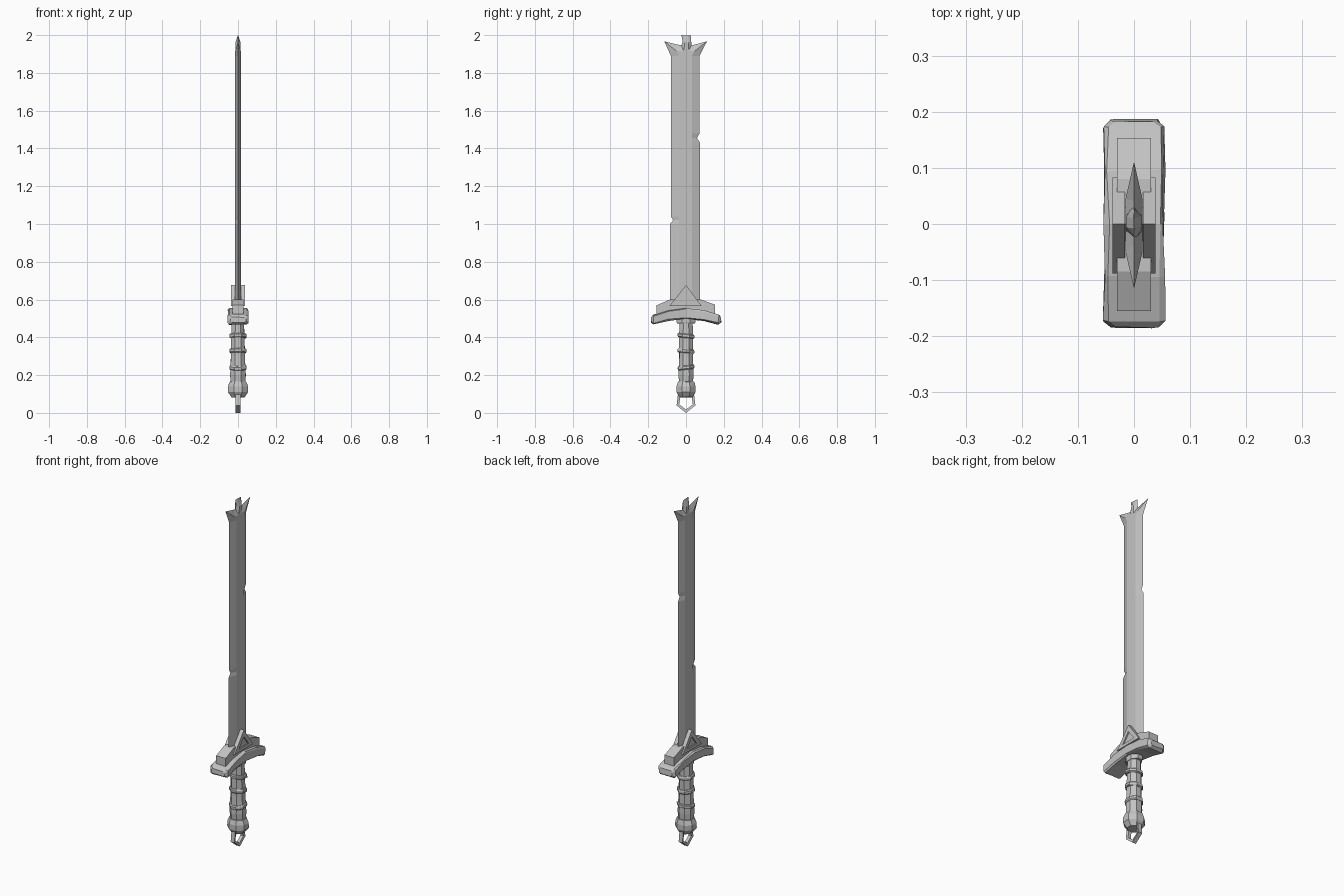
import bpy, bmesh, math, random
from mathutils import Vector

random.seed(4)
cube = bpy.data.objects.get("Cube")
if cube:
    bpy.data.objects.remove(cube, do_unlink=True)

steel = bpy.data.materials.new("plain_grey")
steel.use_nodes = True
GREY = (0.55, 0.55, 0.55, 1)
steel.diffuse_color = GREY
steel.node_tree.nodes["Principled BSDF"].inputs["Base Color"].default_value = GREY


def loft(name, rings, closed=False, rough=0.0):
    """Skin a list of equal-length point rings; closed joins the last to the first."""
    bm = bmesh.new()
    rows = []
    for ring in rings:
        rows.append([bm.verts.new(Vector(p) + Vector(
            [random.uniform(-rough, rough) for _ in range(3)])) for p in ring])
    n = len(rows[0])
    pairs = list(zip(rows, rows[1:])) + ([(rows[-1], rows[0])] if closed else [])
    for a, b in pairs:
        for i in range(n):
            j = (i + 1) % n
            bm.faces.new((a[i], a[j], b[j], b[i]))
    if not closed:
        bm.faces.new(rows[0])
        bm.faces.new(rows[-1])
    bmesh.ops.remove_doubles(bm, verts=bm.verts, dist=0.0005)
    bmesh.ops.recalc_face_normals(bm, faces=bm.faces)
    mesh = bpy.data.meshes.new(name)
    bm.to_mesh(mesh)
    bm.free()
    mesh.materials.append(steel)
    ob = bpy.data.objects.new(name, mesh)
    bpy.context.collection.objects.link(ob)
    return ob


def slab(name, outline, x0, x1):
    """Extrude a (y, z) outline along x."""
    return loft(name, [[(x, y, z) for y, z in outline] for x in (x0, x1)])


def frame(name, outer, inner, x0, x1, inset=0.0):
    """Closed band between two (y, z) outlines."""
    return loft(name, [[(x0, *o), (x0 + inset, *i), (x1 - inset, *i), (x1, *o)]
                       for o, i in zip(outer, inner)], closed=True)


def turned(name, profile, sides=8, rough=0.0, tilt=0.0):
    """Faceted post around z from (half x, half y, z) stations."""
    rings = []
    for rx, ry, z in profile:
        ring = []
        for k in range(sides):
            a = math.tau * (k + 0.5) / sides
            c = 1 / math.cos(math.pi / sides)
            y = ry * c * math.sin(a)
            ring.append((rx * c * math.cos(a), y, z + tilt * y))
        rings.append(ring)
    return loft(name, rings, rough=rough)


# Blade: flat middle, bevelled edges, one nick on each edge, flared tip
def blade_row(left, ridge_l, ridge_r, right, t):
    return [(0, *left), (t, *ridge_l), (t, *ridge_r),
            (0, *right), (-t, *ridge_r), (-t, *ridge_l)]


T = 0.015
rows = []
for z, left, right in ((0.56, -0.085, 0.075), (1.0, -0.085, 0.074),
                       (1.02, -0.068, 0.074), (1.04, -0.08, 0.074),
                       (1.43, -0.08, 0.074), (1.455, -0.08, 0.058),
                       (1.48, -0.08, 0.072), (1.89, -0.08, 0.072)):
    rows.append(blade_row((left, z), (-0.037, z), (0.031, z), (right, z), T))
tip_l, tip_r = (-0.115, 1.967), (0.111, 1.967)
rows.append(blade_row(tip_l, (-0.05, 1.915), (0.045, 1.915), tip_r, T))
rows.append(blade_row(tip_l, (-0.037, 1.948), (0.04, 1.948), tip_r, 0))
loft("blade", rows)

# Broken spike in the middle of the tip
loft("tip_spike", [
    blade_row((-0.035, 1.91), (-0.015, 1.9), (0.015, 1.9), (0.035, 1.91), 0.014),
    blade_row((-0.018, 1.965), (-0.006, 1.96), (0.014, 1.96), (0.027, 1.97), 0.014),
    blade_row((-0.024, 2.0), (-0.008, 1.999), (0.01, 1.998), (0.027, 1.997), 0.001)])

# Curved crossguard with chipped ends
rings = []
for y, w, low, high, cut in ((-0.185, 0.042, 0.478, 0.508, 0.01),
                             (-0.172, 0.055, 0.468, 0.518, 0.008),
                             (-0.095, 0.054, 0.488, 0.542, 0.007),
                             (0, 0.052, 0.498, 0.555, 0.007),
                             (0.095, 0.054, 0.488, 0.542, 0.007),
                             (0.172, 0.055, 0.468, 0.518, 0.008),
                             (0.185, 0.042, 0.478, 0.508, 0.01)):
    corner = [(w, low + cut), (w, high - cut), (w - cut, high)]
    half = [(w - cut, low)] + corner
    rings.append([(x, y, z) for x, z in half] + [(-x, y, z) for x, z in reversed(half)])
loft("crossguard", rings, rough=0.0025)

# Stepped block on top of the crossguard
slab("guard_block", [(-0.155, 0.51), (-0.155, 0.57), (-0.085, 0.6),
                     (0.08, 0.6), (0.153, 0.573), (0.153, 0.51)], -0.03, 0.03)

# Triangular ornament on each face of the blade
outer = [(-0.088, 0.565), (0, 0.677), (0.083, 0.565)]
inner = [(-0.045, 0.582), (0, 0.638), (0.043, 0.582)]
for side, s in (("left", 1), ("right", -1)):
    frame(side + "_triangle_frame", outer, inner, s * 0.016, s * 0.038)
    slab(side + "_triangle_panel", inner, s * 0.012, s * 0.031)

# Grip with collar and binding bands
turned("grip", [(0.038, 0.036, 0.15), (0.041, 0.04, 0.2), (0.037, 0.036, 0.3),
                (0.035, 0.037, 0.4), (0.031, 0.034, 0.5)], rough=0.001)
turned("grip_collar", [(0.034, 0.046, 0.472), (0.036, 0.05, 0.48),
                       (0.036, 0.05, 0.505)])
for i, (z, tilt) in enumerate(((0.24, 0.12), (0.328, -0.08), (0.408, -0.1))):
    turned(f"grip_band_{i + 1}", [(0.041, 0.04, z - 0.011), (0.045, 0.044, z - 0.006),
                                  (0.045, 0.044, z + 0.006), (0.041, 0.04, z + 0.011)],
           rough=0.001, tilt=tilt)

# Pommel
turned("pommel", [(0.034, 0.034, 0.083), (0.054, 0.05, 0.11), (0.054, 0.05, 0.14),
                  (0.043, 0.043, 0.165)], rough=0.001)

# Hanging loop under the pommel
frame("pommel_loop",
      [(-0.042, 0.103), (-0.05, 0.04), (0, 0.0), (0.05, 0.04), (0.042, 0.103)],
      [(-0.03, 0.09), (-0.036, 0.045), (0, 0.018), (0.036, 0.045), (0.03, 0.09)],
      -0.012, 0.012, inset=0.003)
